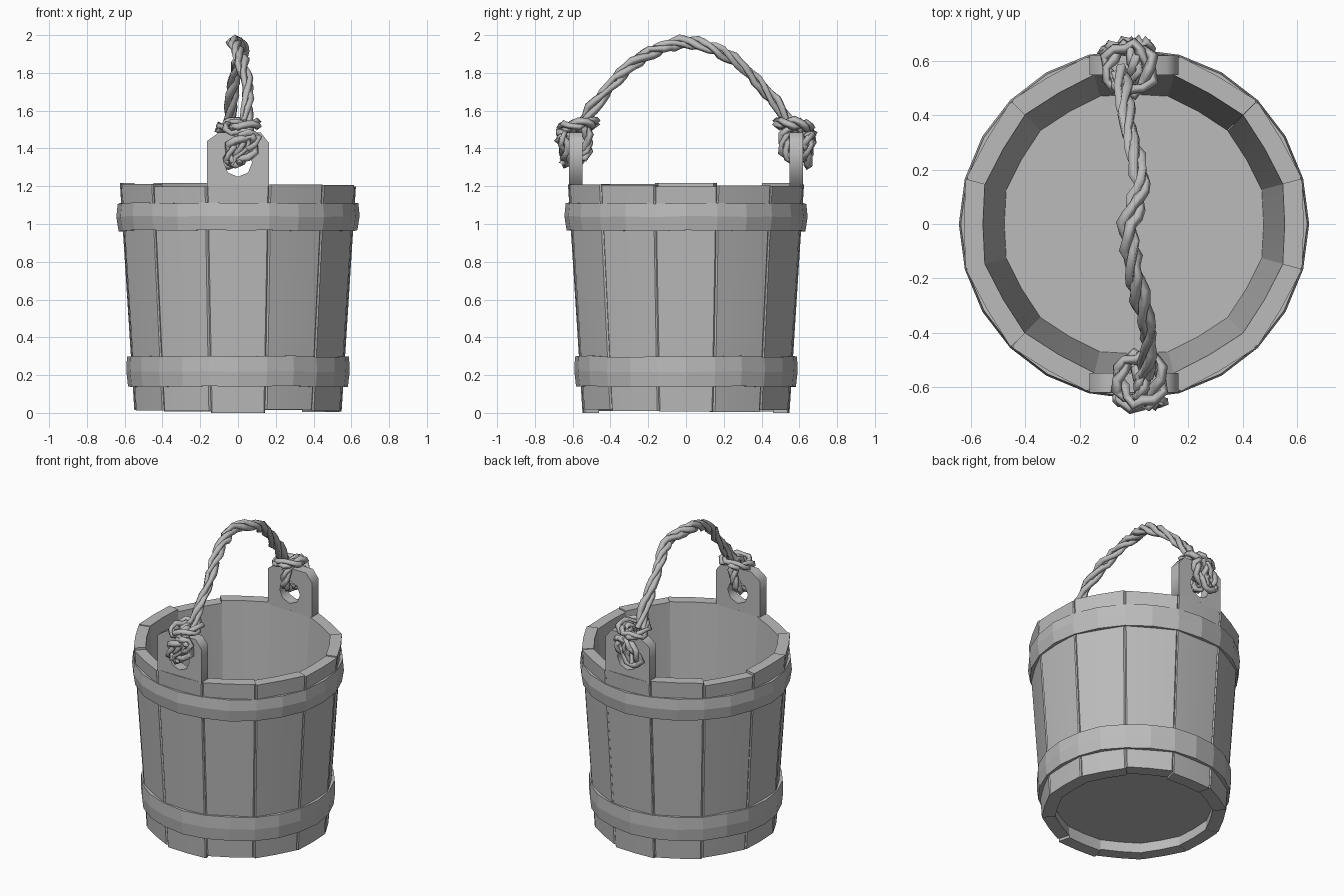
import bpy, bmesh, math, random
from mathutils import Vector

random.seed(4)
cube = bpy.data.objects.get("Cube")
if cube:
    bpy.data.objects.remove(cube)

GREY = (0.5, 0.5, 0.5, 1)
mat = bpy.data.materials.new("weathered grey")
mat.use_nodes = True
mat.diffuse_color = GREY
mat.node_tree.nodes["Principled BSDF"].inputs["Base Color"].default_value = GREY

SIDES = 12
HALF = math.tan(math.pi / SIDES)


def finish(name, bm):
    bmesh.ops.recalc_face_normals(bm, faces=bm.faces)
    mesh = bpy.data.meshes.new(name)
    bm.to_mesh(mesh)
    bm.free()
    obj = bpy.data.objects.new(name, mesh)
    mesh.materials.append(mat)
    bpy.context.collection.objects.link(obj)
    return obj


def curve_object(name, dims):
    curve = bpy.data.curves.new(name, "CURVE")
    curve.dimensions = dims
    curve.materials.append(mat)
    obj = bpy.data.objects.new(name, curve)
    bpy.context.collection.objects.link(obj)
    return obj


def add_spline(curve, points, closed=False):
    spline = curve.splines.new("POLY")
    spline.points.add(len(points) - 1)
    for target, p in zip(spline.points, points):
        target.co = (*p, 1)
    spline.use_cyclic_u = closed


# Staves: tapered wedges, gently bowed, with a chamfer along both outer corners
def stave(index):
    bm = bmesh.new()
    angle = index * math.tau / SIDES
    grip = index in (3, 9)
    low = 0 if grip else random.uniform(0.004, 0.018)
    high = 1.21 if grip else random.uniform(1.195, 1.22)
    rings = []
    for z in (low, high):
        r = 0.543 + 0.077 * z / 1.21
        inner = r - 0.079 + 0.01 * z / 1.21
        w, c = r * HALF, random.uniform(0.006, 0.011)
        edge = inner - 0.003
        section = [(edge, -edge * HALF), (r - c, -(r - c) * HALF), (r - 0.001, c - w), (r + 0.005, 0),
                   (r - 0.001, w - c), (r - c, (r - c) * HALF), (edge, edge * HALF), (inner + 0.004, 0)]
        rings.append([bm.verts.new((x * math.cos(angle) - y * math.sin(angle),
                                    x * math.sin(angle) + y * math.cos(angle), z))
                      for x, y in section])
    a, b = rings
    for i in range(len(a)):
        j = (i + 1) % len(a)
        bm.faces.new((a[i], a[j], b[j], b[i]))
    bm.faces.new(a)
    bm.faces.new(b)
    obj = finish(f"stave_{index + 1}", bm)
    bpy.context.view_layer.objects.active = obj
    obj.select_set(True)
    bpy.ops.object.shade_smooth_by_angle(angle=math.radians(20))
    obj.select_set(False)


bpy.ops.object.select_all(action="DESELECT")
for i in range(SIDES):
    stave(i)


# Hoops: slightly bulged bands lathed around the staves
def hoop(name, profile, sides=24):
    bm = bmesh.new()
    rings = []
    for i in range(sides):
        a = i * math.tau / sides
        wob = random.uniform(-0.004, 0.004)
        rings.append([bm.verts.new((r * math.cos(a), r * math.sin(a), z + wob))
                      for r, z in profile])
    n = len(profile)
    for i in range(sides):
        a, b = rings[i], rings[(i + 1) % sides]
        for k in range(n):
            m = (k + 1) % n
            bm.faces.new((a[k], b[k], b[m], a[m]))
    finish(name, bm)


hoop("lower_hoop", [(0.55, 0.14), (0.582, 0.14), (0.591, 0.22), (0.588, 0.3), (0.555, 0.3)])
hoop("upper_hoop", [(0.595, 0.965), (0.632, 0.965), (0.644, 1.04), (0.637, 1.11), (0.6, 1.11)])

# Floor: recessed disc
bm = bmesh.new()
bmesh.ops.create_cone(bm, cap_ends=True, segments=24, radius1=0.49, radius2=0.49, depth=0.04)
bmesh.ops.translate(bm, verts=bm.verts, vec=(0, 0, 0.1))
finish("floor", bm)

# Grips: upright plates with clipped corners and a rope hole
for name, side in (("front_grip", -1), ("back_grip", 1)):
    grip = curve_object(name, "2D")
    grip.data.fill_mode = "BOTH"
    grip.data.extrude = 0.036
    add_spline(grip.data, [(-0.163, 1.2, 0), (0.163, 1.2, 0), (0.163, 1.43, 0), (0.12, 1.485, 0),
                           (-0.1, 1.485, 0), (-0.163, 1.44, 0)], True)
    hole = [(0.075 * math.cos(i * math.tau / 8), 1.325 + 0.075 * math.sin(i * math.tau / 8), 0)
            for i in range(8)]
    add_spline(grip.data, hole, True)
    grip.rotation_euler.x = math.pi / 2
    grip.location.y = side * 0.583


# Rope: strands twisted around a path, with ragged jitter
def rope(name, path, strands, spread, thick, twist, closed=False):
    obj = curve_object(name, "3D")
    obj.data.bevel_depth = thick
    obj.data.bevel_resolution = 0
    obj.data.use_fill_caps = True
    n = len(path)
    for s in range(strands):
        points = []
        for i, p in enumerate(path):
            before = path[i - 1] if closed or i else p
            after = path[(i + 1) % n] if closed or i < n - 1 else p
            t = (after - before).normalized()
            u = t.cross(Vector((1, 0.05, 0.1))).normalized()
            a = math.tau * (s / strands + twist * i / n)
            off = u * math.cos(a) + t.cross(u) * math.sin(a)
            points.append(p + off * spread * random.uniform(0.6, 1.4))
        add_spline(obj.data, points, closed)
        for point in obj.data.splines[-1].points:
            point.radius = random.uniform(0.85, 1.2)


# Arched handle swaying a little from side to side
sway = [(-0.56, 0.04), (-0.4, 0.055), (-0.2, 0), (0, -0.02), (0.15, 0.03), (0.35, -0.02), (0.56, -0.05)]


def sway_at(y):
    for (y0, x0), (y1, x1) in zip(sway, sway[1:]):
        if y <= y1:
            return x0 + (x1 - x0) * (y - y0) / (y1 - y0)
    return sway[-1][1]


ys = [-0.56 + 1.12 * i / 36 for i in range(37)]
rope("handle_rope", [Vector((sway_at(y), y, 1.96 - 1.42 * y * y)) for y in ys], 3, 0.019, 0.019, 4)


def ring(centre, u, v, count=14):
    return [Vector(centre) + Vector(u) * math.cos(i * math.tau / count)
            + Vector(v) * math.sin(i * math.tau / count) for i in range(count)]


# Lashings: loop through each hole, coil over the top and a knot outside
for label, side in (("front", -1), ("back", 1)):
    x = -0.02 * side
    loop = ring((x * 0.5, side * 0.583, 1.43), (0, side * 0.066, 0), (0.015, 0, 0.095))
    rope(label + "_loop", loop, 3, 0.018, 0.018, 3, True)
    coil = ring((x, side * 0.57, 1.52), (0.08, 0, 0.012), (0, side * 0.088, -0.015))
    rope(label + "_coil", coil, 2, 0.016, 0.018, 3, True)
    knot = ring((x, side * 0.645, 1.4), (0.07, 0, 0.025), (0.02, side * 0.012, 0.07))
    rope(label + "_knot", knot, 2, 0.018, 0.02, 3, True)
    tail = [Vector((x + 0.03 * math.sin(i), side * (0.64 + 0.002 * i), 1.47 - 0.03 * i))
            for i in range(6)]
    rope(label + "_rope_tail", tail, 2, 0.015, 0.015, 1)
